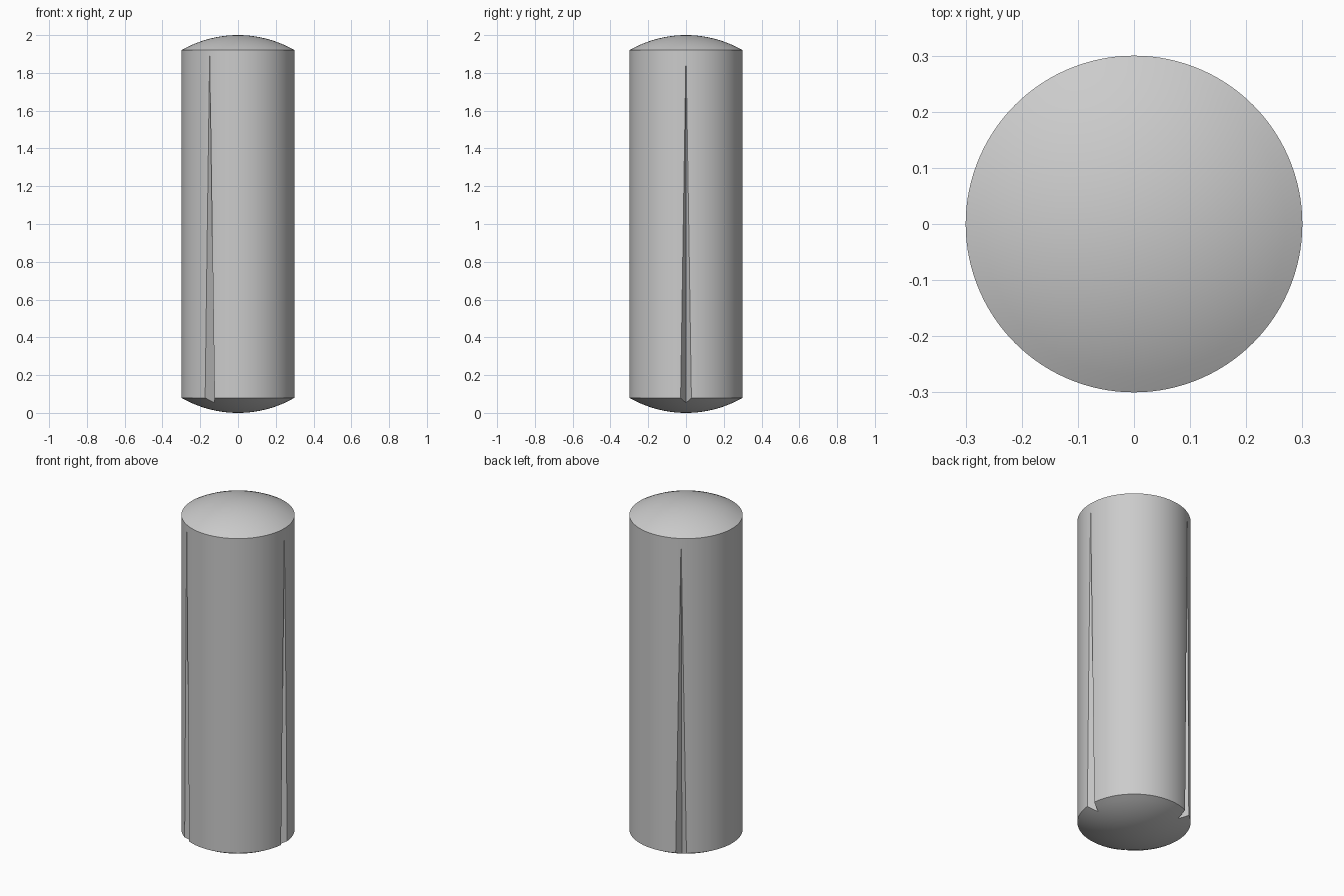
import bpy, bmesh
from math import sin, cos, pi, tan, radians, sqrt

if "Cube" in bpy.data.objects:
    bpy.data.objects.remove(bpy.data.objects["Cube"])

RADIUS, HEIGHT, DOME = 0.3, 2.0, 0.08
SEGMENTS, RINGS = 120, 10


def add_object(name, bm):
    bmesh.ops.recalc_face_normals(bm, faces=bm.faces)
    mesh = bpy.data.meshes.new(name)
    bm.to_mesh(mesh)
    bm.free()
    obj = bpy.data.objects.new(name, mesh)
    bpy.context.collection.objects.link(obj)
    return obj


# Pin body: half profile with a shallow spherical dome at each end, spun round z
def make_body():
    sphere = (RADIUS ** 2 + DOME ** 2) / (2 * DOME)
    radii = [RADIUS * i / RINGS for i in range(RINGS + 1)]
    lower = [(r, sphere - sqrt(sphere ** 2 - r * r)) for r in radii]
    upper = [(r, HEIGHT - z) for r, z in reversed(lower)]
    bm = bmesh.new()
    verts = [bm.verts.new((r, 0, z)) for r, z in lower + upper]
    edges = [bm.edges.new(pair) for pair in zip(verts, verts[1:])]
    bmesh.ops.spin(bm, geom=verts + edges, axis=(0, 0, 1), cent=(0, 0, 0),
                   angle=2 * pi, steps=SEGMENTS, use_merge=True)
    bmesh.ops.remove_doubles(bm, verts=bm.verts, dist=1e-5)
    return add_object("grooved_pin", bm)


# Groove cutter: 60 degree V wedge whose valley runs out at the top rim
def make_cutter(angle):
    bm = bmesh.new()
    outer = 0.42
    for z in (-0.1, 2.1):
        valley = RADIUS - 0.051 * (HEIGHT - DOME - z) / (HEIGHT - 2 * DOME)
        half = (outer - valley) * tan(radians(30))
        for x, y in ((valley, 0), (outer, half), (outer, -half)):
            bm.verts.new((x * cos(angle) - y * sin(angle),
                          x * sin(angle) + y * cos(angle), z))
    bmesh.ops.convex_hull(bm, input=bm.verts)
    cutter = add_object("groove_cutter", bm)
    cutter.hide_render = True
    return cutter


body = make_body()
bpy.context.view_layer.objects.active = body
body.select_set(True)

# Three grooves evenly spaced round the pin
for i in range(3):
    cutter = make_cutter(i * 2 * pi / 3)
    mod = body.modifiers.new("groove", 'BOOLEAN')
    mod.operation = 'DIFFERENCE'
    mod.solver = 'EXACT'
    mod.object = cutter
    bpy.ops.object.modifier_apply(modifier=mod.name)
    bpy.data.objects.remove(cutter)

bpy.ops.object.shade_smooth_by_angle(angle=radians(25))
